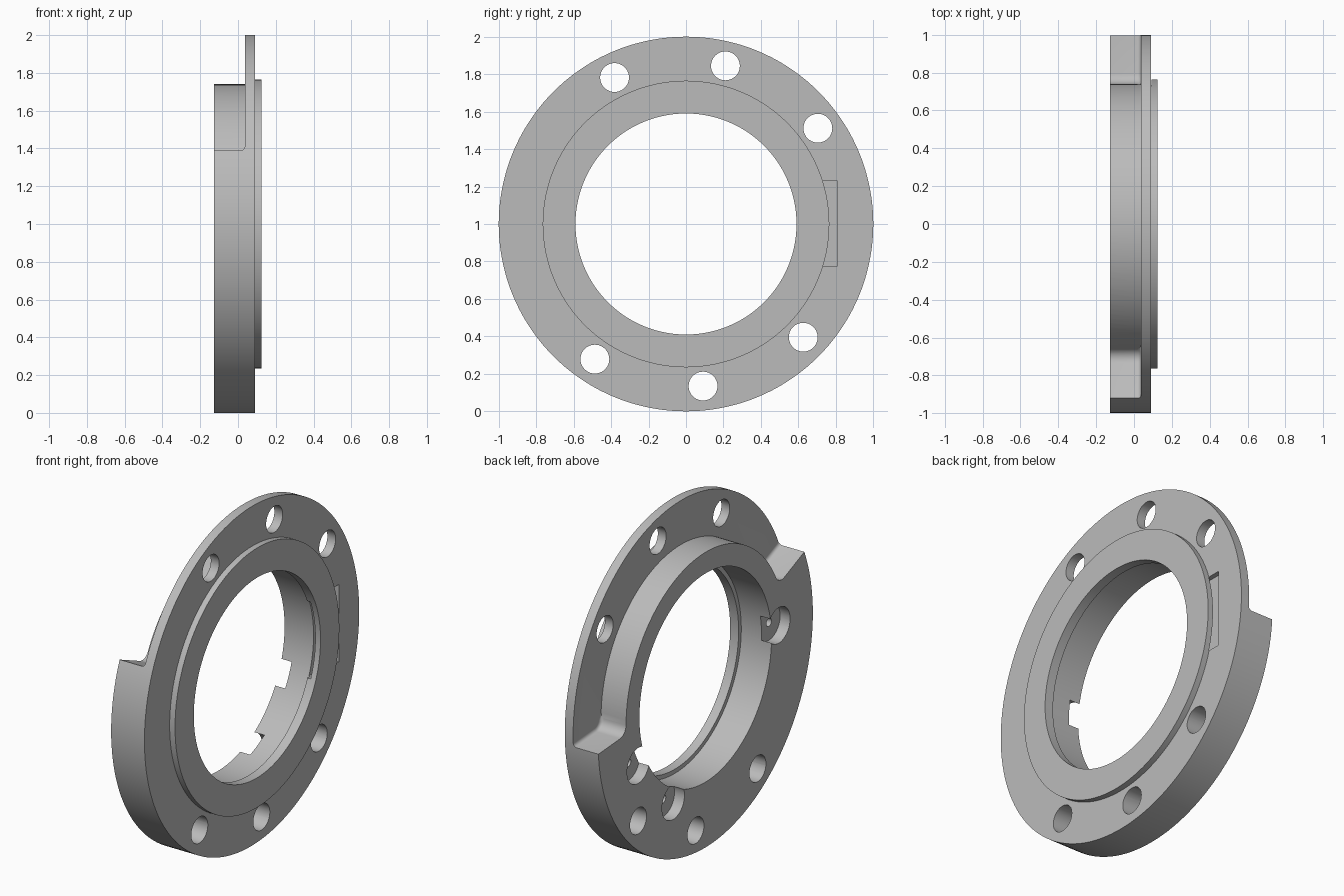
import bpy, bmesh, math
from math import sin, cos, radians, pi

if "Cube" in bpy.data.objects:
    bpy.data.objects.remove(bpy.data.objects["Cube"])

X0, XF, X1, X2 = -0.127, 0.036, 0.09, 0.125   # back face, flange back, flange front, boss front
HUB = 0.74

grey = bpy.data.materials.new("grey metal")
grey.diffuse_color = (0.50, 0.50, 0.50, 1)
grey.use_nodes = True
grey.node_tree.nodes["Principled BSDF"].inputs["Base Color"].default_value = grey.diffuse_color


def polar(r, a):
    return (r * cos(a), 1 + r * sin(a))


def finish(bm, name):
    bmesh.ops.recalc_face_normals(bm, faces=bm.faces)
    me = bpy.data.meshes.new(name)
    bm.to_mesh(me)
    bm.free()
    ob = bpy.data.objects.new(name, me)
    bpy.context.collection.objects.link(ob)
    return ob


def prism(pts, x0, x1, name, bevel_range=None, width=0.02):
    """Extrude a (y, z) outline along x; optionally round some far-end edges."""
    bm = bmesh.new()
    a = [bm.verts.new((x0, y, z)) for y, z in pts]
    b = [bm.verts.new((x1, y, z)) for y, z in pts]
    n = len(pts)
    bm.faces.new(a)
    bm.faces.new(b)
    for i in range(n):
        j = (i + 1) % n
        bm.faces.new((a[i], a[j], b[j], b[i]))
    bmesh.ops.recalc_face_normals(bm, faces=bm.faces)
    if bevel_range:
        edges = [bm.edges.get((b[i % n], b[(i + 1) % n])) for i in bevel_range]
        bmesh.ops.bevel(bm, geom=edges, offset=width, segments=4, profile=0.5, affect='EDGES')
    return finish(bm, name)


def disc(y, z, r, x0, x1, name, n=40):
    return prism([(y + r * cos(2 * pi * i / n), z + r * sin(2 * pi * i / n)) for i in range(n)],
                 x0, x1, name)


# Ring body: lathe the cross-section round the x axis
profile = [(X0, 0.615), (X0, 1), (X1, 1), (X1, 0.765), (X2, 0.765), (X2, 0.59), (0.07, 0.59), (0.07, 0.615)]
SEG = 144
bm = bmesh.new()
rings = []
for i in range(SEG):
    t = 2 * pi * i / SEG
    rings.append([bm.verts.new((x, *polar(r, t))) for x, r in profile])
for i in range(SEG):
    p, q = rings[i], rings[(i + 1) % SEG]
    for k in range(len(profile)):
        m = (k + 1) % len(profile)
        bm.faces.new((p[k], p[m], q[m], q[k]))
ring = finish(bm, "flange_ring")

cutters = []

# Relief behind the upper flange: sector with filleted corners at the hub
a0, a1, f = radians(-4), radians(157), 0.06
d = math.asin(f / (HUB + f))


def fillet(a, s, n=8):
    cy, cz = polar(HUB + f, a + s * d)
    return [(cy + f * cos(t), cz + f * sin(t))
            for t in (a - s * pi / 2 - s * (pi / 2 - d) * i / n for i in range(n + 1))]


N = 60
outer = [polar(1.1, a1 + (a0 - a1) * i / N) for i in range(N + 1)]
hub = [polar(HUB, a0 + d + (a1 - a0 - 2 * d) * i / N) for i in range(1, N)]
outline = outer + fillet(a0, 1) + hub + fillet(a1, -1)[::-1]
h = len(outer) + 9 + len(hub)
cutters.append(prism(outline, X0 - 0.1, XF, "relief_cutter",
                     list(range(N, N + 9)) + list(range(h, h + 9))))

# Bolt holes
for deg in (116, 76, 36, -44, -84, -124):
    y, z = polar(0.87, radians(deg))
    cutters.append(disc(y, z, 0.077, -0.3, 0.3, "bolt_cutter"))

# Rear pockets opening into the bore, each with a small blind hole
for deg in (-24, -64, -184):
    y, z = polar(0.685, radians(deg))
    cutters.append(disc(y, z, 0.105, -0.3, X0 + 0.065, "pocket_cutter"))
    cutters.append(disc(y, z, 0.024, -0.25, X0 + 0.11, "pin_cutter", 20))

# Rectangular slot under the boss
cutters.append(prism([(0.5, 0.775), (0.81, 0.775), (0.81, 1.23), (0.5, 1.23)], 0.062, 0.0915, "slot_cutter"))

for c in cutters:
    c.hide_render = True
    mod = ring.modifiers.new("cut", 'BOOLEAN')
    mod.operation = 'DIFFERENCE'
    mod.solver = 'EXACT'
    mod.object = c

# Apply the cuts and remove the cutters
dg = bpy.context.evaluated_depsgraph_get()
mesh = bpy.data.meshes.new_from_object(ring.evaluated_get(dg))
ring.modifiers.clear()
ring.data = mesh
for c in cutters:
    bpy.data.objects.remove(c)

mesh.materials.clear()
mesh.materials.append(grey)
bpy.context.view_layer.objects.active = ring
ring.select_set(True)
bpy.ops.object.shade_smooth_by_angle(angle=radians(30))
